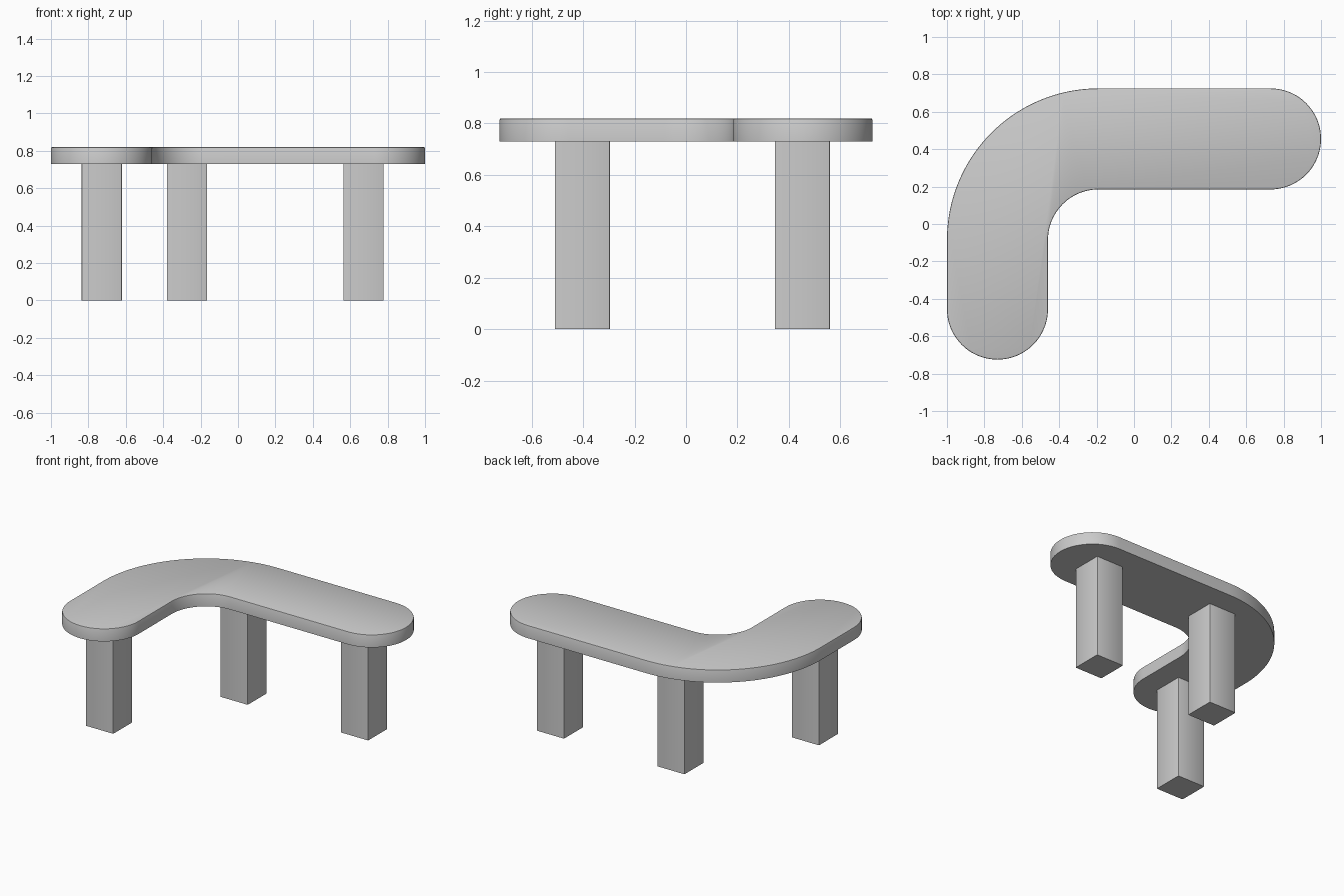
import bpy, bmesh, math

if "Cube" in bpy.data.objects:
    bpy.data.objects.remove(bpy.data.objects["Cube"])

UNDERSIDE, TOP = 0.73, 0.82
CAP = 0.27                      # half the width of the bench
BEND = (-0.19, -0.085)          # shared centre of inner and outer bend


def arc(centre, radius, start, end, steps):
    pts = []
    for i in range(steps + 1):
        a = math.radians(start + (end - start) * i / steps)
        pts.append((centre[0] + radius * math.cos(a), centre[1] + radius * math.sin(a)))
    return pts


def finish(bm, name):
    bmesh.ops.recalc_face_normals(bm, faces=bm.faces)
    mesh = bpy.data.meshes.new(name)
    bm.to_mesh(mesh)
    bm.free()
    obj = bpy.data.objects.new(name, mesh)
    bpy.context.collection.objects.link(obj)
    bpy.ops.object.select_all(action='DESELECT')
    obj.select_set(True)
    bpy.context.view_layer.objects.active = obj
    bpy.ops.object.shade_smooth_by_angle(angle=math.radians(30))
    return obj


def build_top():
    # Curved outline: right cap, outer bend, front cap, inner bend
    outline = (arc((0.73, 0.455), CAP, -90, 90, 40)
               + arc(BEND, 0.81, 90, 180, 40)
               + arc((-0.73, -0.455), CAP, 180, 360, 40)
               + arc(BEND, 0.27, 180, 90, 24))
    bm = bmesh.new()
    base = bm.faces.new([bm.verts.new((x, y, UNDERSIDE)) for x, y in outline])
    grown = bmesh.ops.extrude_face_region(bm, geom=[base], use_keep_orig=True)['geom']
    raised = [g for g in grown if isinstance(g, bmesh.types.BMVert)]
    bmesh.ops.translate(bm, verts=raised, vec=(0, 0, TOP - UNDERSIDE))
    # Softened upper rim
    rim = [e for e in bm.edges if all(v.co.z > TOP - 0.001 for v in e.verts)]
    bmesh.ops.bevel(bm, geom=rim, offset=0.006, segments=2, profile=0.5, affect='EDGES')
    finish(bm, "bench_top")


def build_leg(name, x, y, width=0.215):
    bm = bmesh.new()
    bmesh.ops.create_cube(bm, size=1)
    bmesh.ops.scale(bm, verts=bm.verts, vec=(width, width, UNDERSIDE))
    bmesh.ops.translate(bm, verts=bm.verts, vec=(x, y, UNDERSIDE / 2))
    # Softened upright corners
    upright = [e for e in bm.edges if abs(e.verts[0].co.z - e.verts[1].co.z) > 0.1]
    bmesh.ops.bevel(bm, geom=upright, offset=0.005, segments=2, profile=0.5, affect='EDGES')
    finish(bm, name)


build_top()
for name, x, y in (("front_leg", -0.728, -0.403),
                   ("back_middle_leg", -0.273, 0.453),
                   ("back_right_leg", 0.671, 0.453)):
    build_leg(name, x, y)
